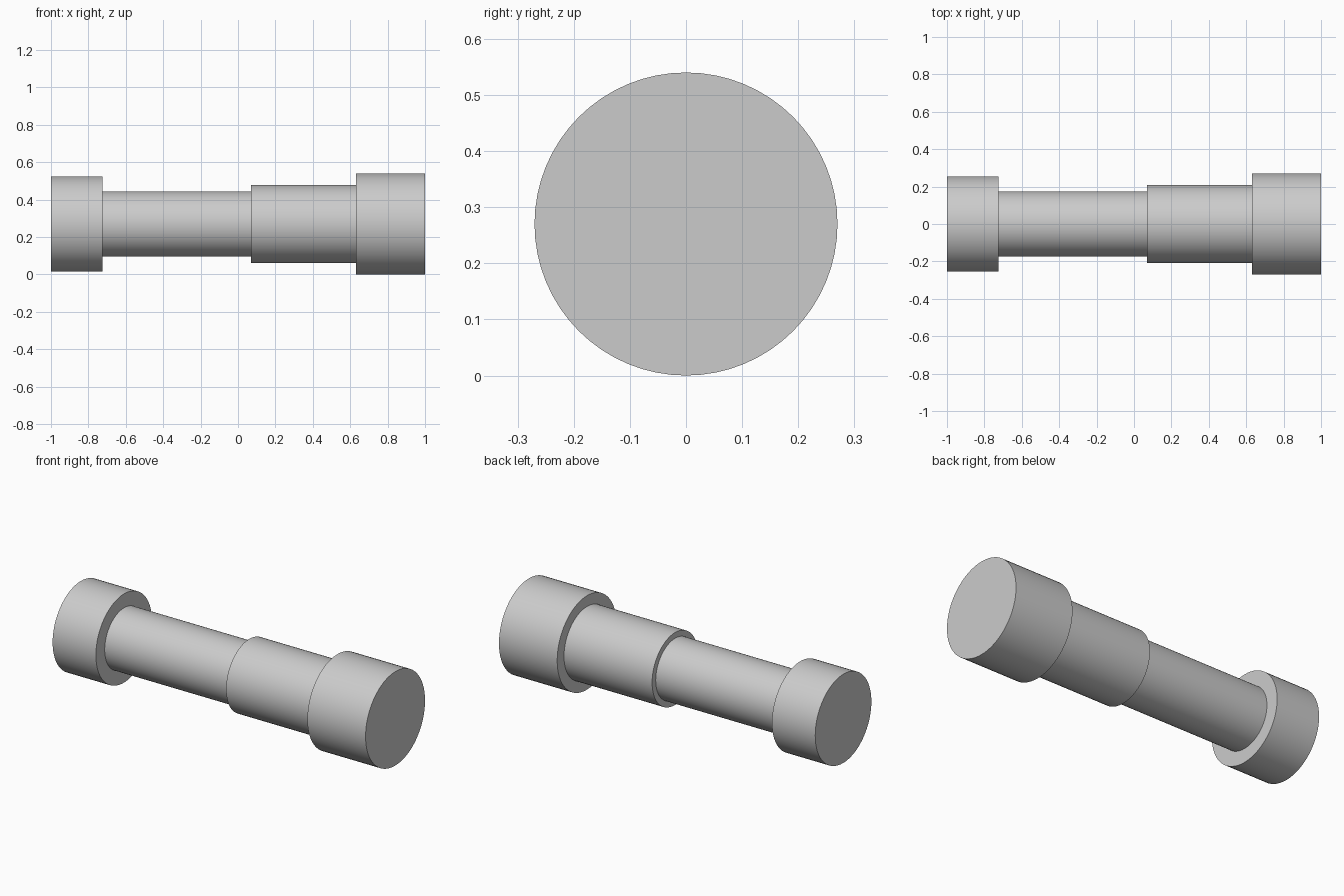
import bpy
import bmesh
import math
from mathutils import Matrix, Vector

if "Cube" in bpy.data.objects:
    bpy.data.objects.remove(bpy.data.objects["Cube"], do_unlink=True)

AXIS_Z = 0.27
SEGMENTS = 64

steel = bpy.data.materials.new("plain_grey")
steel.use_nodes = True
grey = (0.6, 0.6, 0.6, 1)
steel.diffuse_color = grey
steel.node_tree.nodes["Principled BSDF"].inputs["Base Color"].default_value = grey


def turned_part(name, steps):
    """Lathe a solid stepped bar about x from (start, end, radius) steps."""
    profile = [(steps[0][0], 0)]
    for start, end, radius in steps:
        profile += [(start, radius), (end, radius)]
    profile.append((steps[-1][1], 0))

    bm = bmesh.new()
    verts = [bm.verts.new((x, 0, r)) for x, r in profile]
    edges = [bm.edges.new(pair) for pair in zip(verts, verts[1:])]
    bmesh.ops.spin(bm, geom=verts + edges, cent=Vector(), axis=(1, 0, 0),
                   angle=math.tau, steps=SEGMENTS)
    bmesh.ops.remove_doubles(bm, verts=bm.verts, dist=0.0001)
    bmesh.ops.recalc_face_normals(bm, faces=bm.faces)
    bm.transform(Matrix.Translation((0, 0, AXIS_Z)))

    mesh = bpy.data.meshes.new(name)
    bm.to_mesh(mesh)
    bm.free()
    mesh.materials.append(steel)
    obj = bpy.data.objects.new(name, mesh)
    bpy.context.collection.objects.link(obj)
    bpy.ops.object.select_all(action="DESELECT")
    obj.select_set(True)
    bpy.context.view_layer.objects.active = obj
    bpy.ops.object.shade_smooth_by_angle(angle=math.radians(30))
    return obj


# One bar: small end collar, slim shaft, thicker sleeve, large end collar
turned_part("stepped_shaft", [
    (-1.0, -0.725, 0.255),
    (-0.725, 0.07, 0.175),
    (0.07, 0.63, 0.208),
    (0.63, 1.0, 0.27),
])
